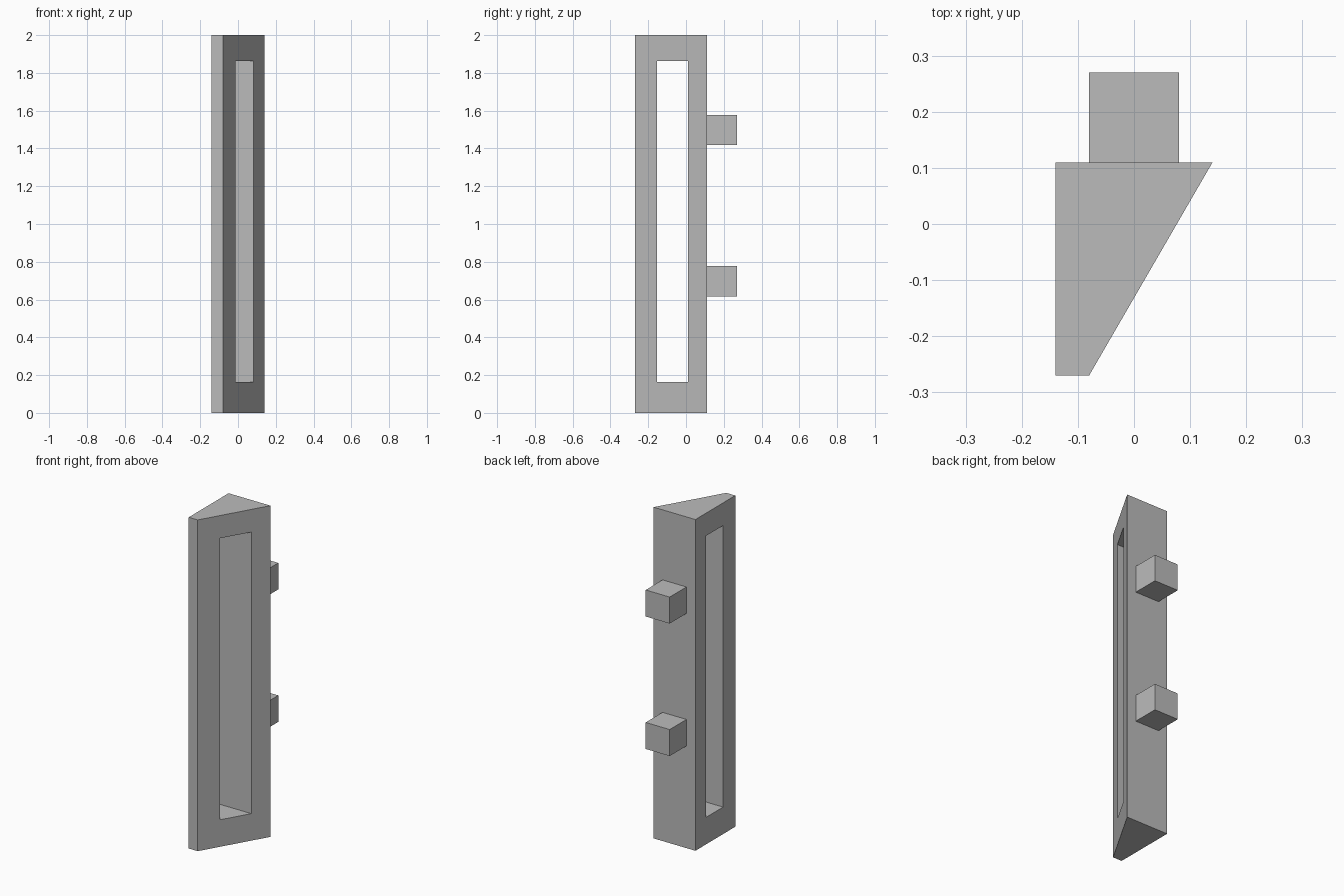
import bpy
import bmesh

cube = bpy.data.objects.get("Cube")
if cube:
    bpy.data.objects.remove(cube, do_unlink=True)

GREY = (0.5, 0.5, 0.5, 1.0)
grey = bpy.data.materials.new("plain_grey")
grey.use_nodes = True
grey.diffuse_color = GREY
grey.node_tree.nodes["Principled BSDF"].inputs["Base Color"].default_value = GREY


def prism(name, outline, z0, z1):
    """Extrude a flat xy outline from z0 up to z1."""
    bm = bmesh.new()
    base = bm.faces.new([bm.verts.new((x, y, z0)) for x, y in outline])
    top = bmesh.ops.extrude_face_region(bm, geom=[base])["geom"]
    bmesh.ops.translate(bm, vec=(0, 0, z1 - z0),
                        verts=[v for v in top if isinstance(v, bmesh.types.BMVert)])
    bmesh.ops.recalc_face_normals(bm, faces=bm.faces)
    mesh = bpy.data.meshes.new(name)
    bm.to_mesh(mesh)
    bm.free()
    mesh.materials.append(grey)
    obj = bpy.data.objects.new(name, mesh)
    bpy.context.collection.objects.link(obj)
    return obj


def box(name, x0, x1, y0, y1, z0, z1):
    return prism(name, [(x0, y0), (x1, y0), (x1, y1), (x0, y1)], z0, z1)


# Tapered upright bar
bar = prism("handle_bar",
            [(-0.14, -0.27), (-0.08, -0.27), (0.14, 0.11), (-0.14, 0.11)], 0, 2)

# Long slot cut straight through the sides
cutter = box("slot_cutter", -0.3, 0.3, -0.154, 0.01, 0.163, 1.863)
cutter.hide_render = True
cutter.hide_viewport = True
cutter.display_type = "WIRE"
slot = bar.modifiers.new("slot", "BOOLEAN")
slot.operation = "DIFFERENCE"
slot.solver = "EXACT"
slot.object = cutter

# Square mounting pegs on the back
for name, z in (("lower_peg", 0.697), ("upper_peg", 1.497)):
    box(name, -0.08, 0.08, 0.11, 0.27, z - 0.08, z + 0.08)
